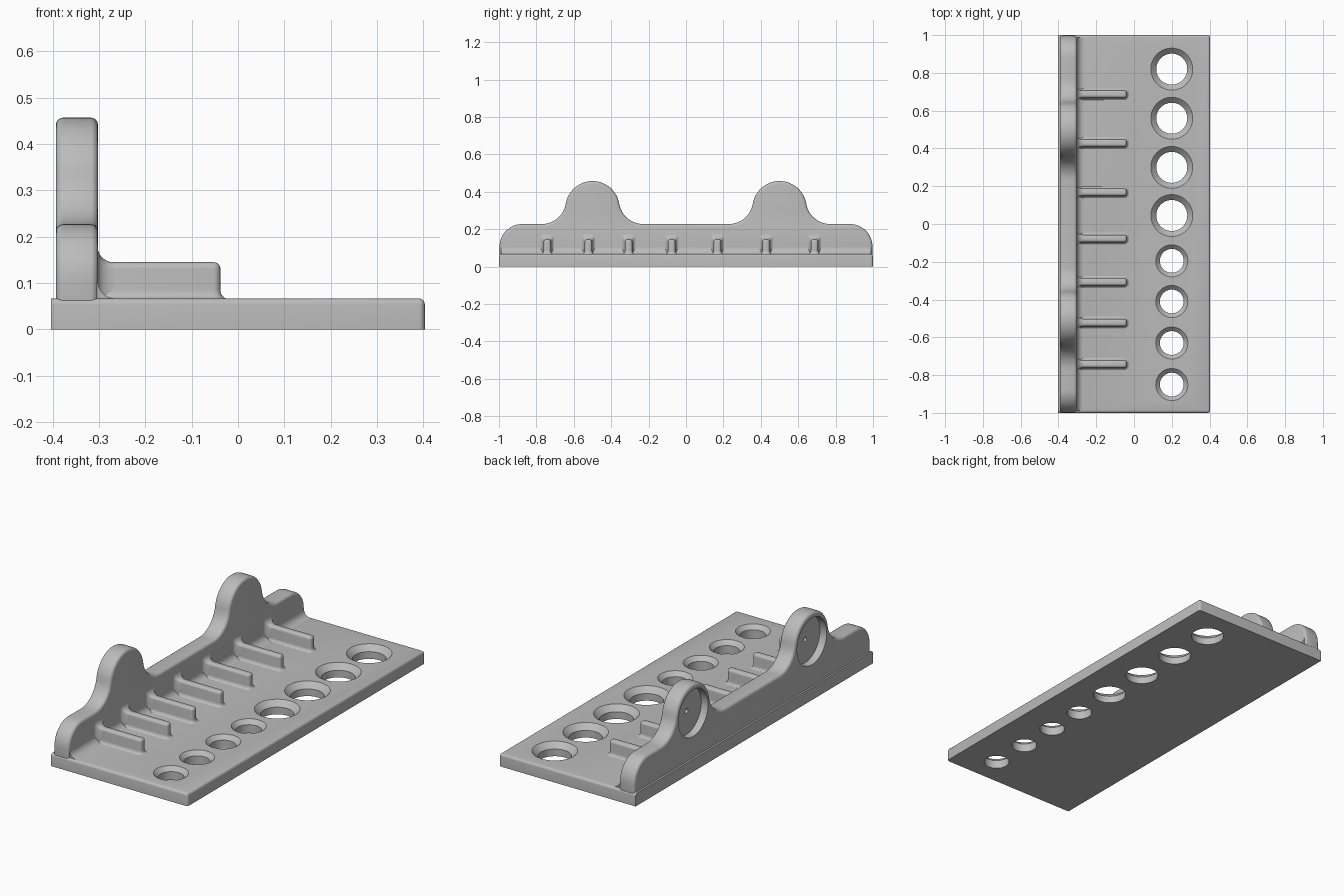
import bpy, bmesh
from math import sin, cos, pi, radians, atan2
from mathutils import Vector

if "Cube" in bpy.data.objects:
    bpy.data.objects.remove(bpy.data.objects["Cube"])

grey = bpy.data.materials.new("plain grey")
grey.use_nodes = True
colour = (0.5, 0.5, 0.5, 1)
grey.diffuse_color = colour
grey.node_tree.nodes["Principled BSDF"].inputs["Base Color"].default_value = colour

BASE_TOP, WALL_OUT, WALL_IN = 0.067, -0.393, -0.302


def finish(name, bm):
    bmesh.ops.recalc_face_normals(bm, faces=bm.faces)
    mesh = bpy.data.meshes.new(name)
    bm.to_mesh(mesh)
    bm.free()
    mesh.materials.append(grey)
    ob = bpy.data.objects.new(name, mesh)
    bpy.context.collection.objects.link(ob)
    return ob


def loft(name, rings):
    """Skin a stack of matching closed rings and cap both ends."""
    bm = bmesh.new()
    loops = [[bm.verts.new(p) for p in ring] for ring in rings]
    n = len(loops[0])
    for a, b in zip(loops, loops[1:]):
        for i in range(n):
            j = (i + 1) % n
            bm.faces.new((a[i], a[j], b[j], b[i]))
    bm.faces.new(loops[0])
    bm.faces.new(loops[-1])
    return finish(name, bm)


def arc(cx, cy, r, a0, a1, n=8):
    angles = [a0 + (a1 - a0) * i / n for i in range(n + 1)]
    return [(cx + r * cos(a), cy + r * sin(a)) for a in angles]


def rounded_rect(x0, x1, y0, y1, r):
    return (arc(x1 - r, y1 - r, r, 0, pi / 2, 4) + arc(x0 + r, y1 - r, r, pi / 2, pi, 4)
            + arc(x0 + r, y0 + r, r, pi, 1.5 * pi, 4) + arc(x1 - r, y0 + r, r, 1.5 * pi, 2 * pi, 4))


def apply_modifiers(ob):
    bpy.ops.object.select_all(action='DESELECT')
    ob.select_set(True)
    bpy.context.view_layer.objects.active = ob
    for m in list(ob.modifiers):
        bpy.ops.object.modifier_apply(modifier=m.name)


def smooth(ob, angle=35):
    bpy.ops.object.select_all(action='DESELECT')
    ob.select_set(True)
    bpy.context.view_layer.objects.active = ob
    bpy.ops.object.shade_smooth_by_angle(angle=radians(angle))


def cut(ob, cutter):
    cutter.hide_render = True
    mod = ob.modifiers.new("cut", 'BOOLEAN')
    mod.operation, mod.solver, mod.object = 'DIFFERENCE', 'EXACT', cutter
    apply_modifiers(ob)
    bpy.data.objects.remove(cutter)


# Base plate: rounded along the top except beside the wall
bm = bmesh.new()
bmesh.ops.create_cube(bm, size=1)
for v in bm.verts:
    v.co = (v.co.x * 0.806, v.co.y * 2, (v.co.z + 0.5) * BASE_TOP)
edges = [e for e in bm.edges
         if (all(v.co.z > 0.01 for v in e.verts) and any(v.co.x > 0 for v in e.verts))
         or (all(v.co.x > 0 for v in e.verts) and e.verts[0].co.y * e.verts[1].co.y > 0)]
edges = [e for e in edges if not all(v.co.z < 0.01 for v in e.verts)]
bmesh.ops.bevel(bm, geom=edges, offset=0.013, segments=4, profile=0.5, affect='EDGES')
base = finish("base_plate", bm)

# Countersunk holes: four large, four small
holes = [(y, 0.082, 0.111) for y in (0.82, 0.56, 0.3, 0.045)]
holes += [(y, 0.063, 0.085) for y in (-0.195, -0.41, -0.63, -0.85)]
for y, r, rim in holes:
    steps = [(r, -0.02), (r, BASE_TOP - (rim - r)), (rim, BASE_TOP), (rim, 0.1)]
    cut(base, loft("hole_cutter", [[(px, py, z) for px, py in arc(0.2, y, q, 0, 2 * pi, 48)[:-1]]
                                   for q, z in steps]))
smooth(base)

# Back wall outline: rounded ends, two domes blended in with concave curves
DOME_Y, DOME_Z, DOME_R, BLEND_R = 0.5, 0.312, 0.145, 0.13
SHOULDER, END = 0.227, 0.997
bz = SHOULDER + BLEND_R
bx = ((DOME_R + BLEND_R) ** 2 - (bz - DOME_Z) ** 2) ** 0.5
tilt = atan2(bz - DOME_Z, bx)
half = [(END, 0.02)] + arc(END - 0.12, SHOULDER - 0.12, 0.12, 0, pi / 2, 12)
half += arc(DOME_Y + bx, bz, BLEND_R, -pi / 2, -pi + tilt, 12)
half += arc(DOME_Y, DOME_Z, DOME_R, tilt, pi - tilt, 28)[1:-1]
half += arc(DOME_Y - bx, bz, BLEND_R, -tilt, -pi / 2, 12)
outline = half + [(-y, z) for y, z in reversed(half)]
wall = loft("back_wall", [[(x, y, z) for y, z in outline] for x in (WALL_OUT, WALL_IN)])
bevel = wall.modifiers.new("round", 'BEVEL')
bevel.width, bevel.segments = 0.016, 4
bevel.limit_method, bevel.angle_limit = 'ANGLE', radians(60)
apply_modifiers(wall)

# Round pocket with a small centre hole in the outer face of each dome
for s in (-1, 1):
    for r, depth in ((0.125, 0.04), (0.012, 0.07)):
        ring = arc(s * DOME_Y, 0.305, r, 0, 2 * pi, 48)[:-1]
        cut(wall, loft("pocket_cutter", [[(x, y, z) for y, z in ring]
                                         for x in (WALL_OUT - 0.05, WALL_OUT + depth)]))
smooth(wall)

# Concave fillet between wall and base
F = 0.036
section = [(WALL_IN - 0.01, BASE_TOP - 0.01), (WALL_IN + F, BASE_TOP - 0.01)]
section += arc(WALL_IN + F, BASE_TOP + F, F, 1.5 * pi, pi, 8) + [(WALL_IN - 0.01, BASE_TOP + F)]
smooth(loft("wall_fillet", [[(x, y, z) for x, z in section] for y in (-0.988, 0.988)]))

# Divider ribs, each flaring into the base and into the wall
RIB_TOP, RIB_END, HALF, R = 0.145, -0.038, 0.02, 0.014
quarter = [pi / 2 * i / 6 for i in range(7)]
for n, y in enumerate((0.687, 0.428, 0.168, -0.077, -0.307, -0.522, -0.742)):
    S = 0.02
    levels = [(S * (1 - sin(a)), BASE_TOP - 0.002 + S * (1 - cos(a))) for a in quarter]
    levels += [(-R * (1 - cos(a)), RIB_TOP - R + R * sin(a)) for a in quarter]
    rings = [[(px, py, z) for px, py in rounded_rect(WALL_IN - 0.03, RIB_END + o, y - HALF - o,
                                                     y + HALF + o, R + o + 0.001)]
             for o, z in levels]
    smooth(loft(f"rib_{n + 1}", rings), 50)
    S = 0.034
    flare = [(S * (1 - sin(a)), WALL_IN - 0.001 + S * (1 - cos(a))) for a in quarter]
    rings = [[(x, py, pz) for py, pz in rounded_rect(y - HALF - o * 0.6, y + HALF + o * 0.6, 0.03,
                                                     RIB_TOP + o, R)]
             for o, x in flare]
    smooth(loft(f"rib_flare_{n + 1}", rings), 50)
